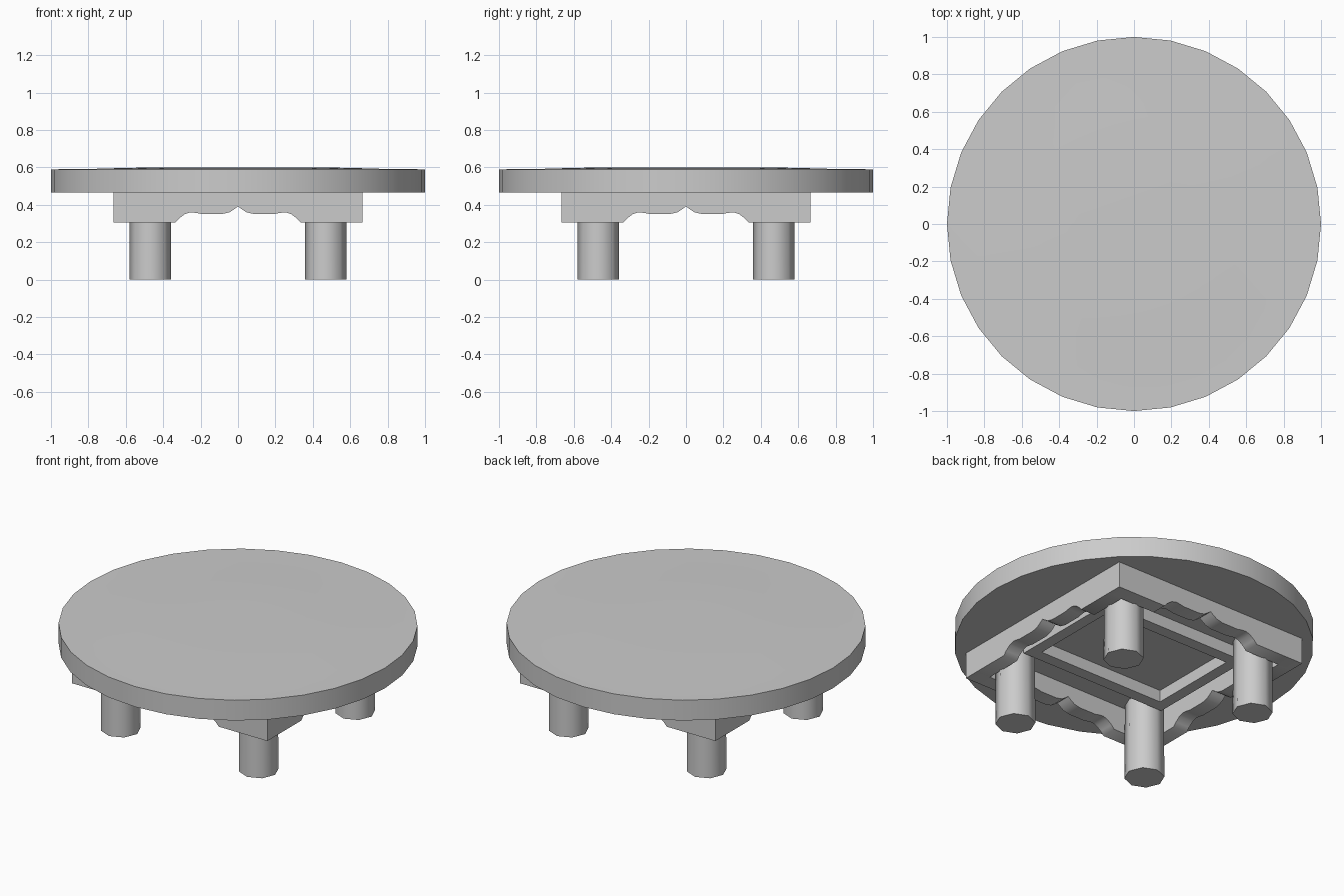
import bpy, bmesh, math
from mathutils import Matrix

cube = bpy.data.objects.get("Cube")
if cube:
    bpy.data.objects.remove(cube)

grey = bpy.data.materials.new("plain grey")
grey.use_nodes = True
colour = (0.6, 0.6, 0.6, 1)
grey.diffuse_color = colour
grey.node_tree.nodes["Principled BSDF"].inputs["Base Color"].default_value = colour


def finish(bm, name, smooth=False):
    bmesh.ops.recalc_face_normals(bm, faces=bm.faces)
    mesh = bpy.data.meshes.new(name)
    bm.to_mesh(mesh)
    bm.free()
    mesh.materials.append(grey)
    obj = bpy.data.objects.new(name, mesh)
    bpy.context.collection.objects.link(obj)
    if smooth:
        bpy.ops.object.select_all(action='DESELECT')
        obj.select_set(True)
        bpy.context.view_layer.objects.active = obj
        bpy.ops.object.shade_smooth_by_angle(angle=math.radians(50))
    return obj


def lathe(name, profile, sides, x=0, y=0):
    """Stack rings of (radius, height) and cap both ends."""
    bm = bmesh.new()
    rings = []
    for r, z in profile:
        angles = [math.tau * i / sides for i in range(sides)]
        rings.append([bm.verts.new((x + r * math.cos(a), y + r * math.sin(a), z)) for a in angles])
    for low, high in zip(rings, rings[1:]):
        for i in range(sides):
            j = (i + 1) % sides
            bm.faces.new((low[i], low[j], high[j], high[i]))
    bm.faces.new(rings[0])
    bm.faces.new(rings[-1])
    return finish(bm, name, True)


def board(name, outline, y0, y1, turn=0):
    """Extrude an x-z outline from y0 to y1, then turn it about z."""
    bm = bmesh.new()
    face = bm.faces.new([bm.verts.new((x, y0, z)) for x, z in outline])
    made = bmesh.ops.extrude_face_region(bm, geom=[face])["geom"]
    moved = [v for v in made if isinstance(v, bmesh.types.BMVert)]
    bmesh.ops.translate(bm, verts=moved, vec=(0, y1 - y0, 0))
    bmesh.ops.rotate(bm, verts=bm.verts, cent=(0, 0, 0), matrix=Matrix.Rotation(turn, 3, 'Z'))
    return finish(bm, name, True)


# Round top with a very slight crown
UNDER = 0.465
lathe("table_top", [(1, UNDER), (1, 0.59), (0.82, 0.591), (0.58, 0.598), (0.3, 0.6)], 32)

# Four apron boards with a scalloped lower edge and mitre-like corners
OUT, IN, LOW = 0.665, 0.57, 0.305
half = [(0.335, LOW), (0.315, 0.327), (0.285, 0.35), (0.255, 0.36), (0.225, 0.357),
        (0.195, 0.351), (0.085, 0.351), (0.045, 0.36), (0.015, 0.38)]
scallop = [(-x, z) for x, z in half] + [(0, 0.392)] + half[::-1]
for n, side in enumerate(("front", "left", "back", "right")):
    reach = OUT if n % 2 == 0 else IN
    outline = [(-reach, LOW)] + scallop + [(reach, LOW), (reach, UNDER), (-reach, UNDER)]
    board(side + "_apron", outline, -OUT, -IN, n * math.pi / 2)

# Rectangular inner frame fixed under the top
bm = bmesh.new()
loops = []
for z in (0.392, UNDER):
    for a, b in ((0.5, 0.36), (0.43, 0.287)):
        loops.append([bm.verts.new((sx * a, sy * b, z))
                      for sx, sy in ((-1, -1), (1, -1), (1, 1), (-1, 1))])
for p, q in ((0, 1), (2, 3), (0, 2), (1, 3)):
    for i in range(4):
        j = (i + 1) % 4
        bm.faces.new((loops[p][i], loops[p][j], loops[q][j], loops[q][i]))
finish(bm, "inner_frame")

# Four stout legs tucked into the apron corners
for fb, sy in (("front", -1), ("back", 1)):
    for lr, sx in (("right", -1), ("left", 1)):
        lathe(f"{fb}_{lr}_leg", [(0.112, 0), (0.109, UNDER)], 8, sx * 0.469, sy * 0.469)
